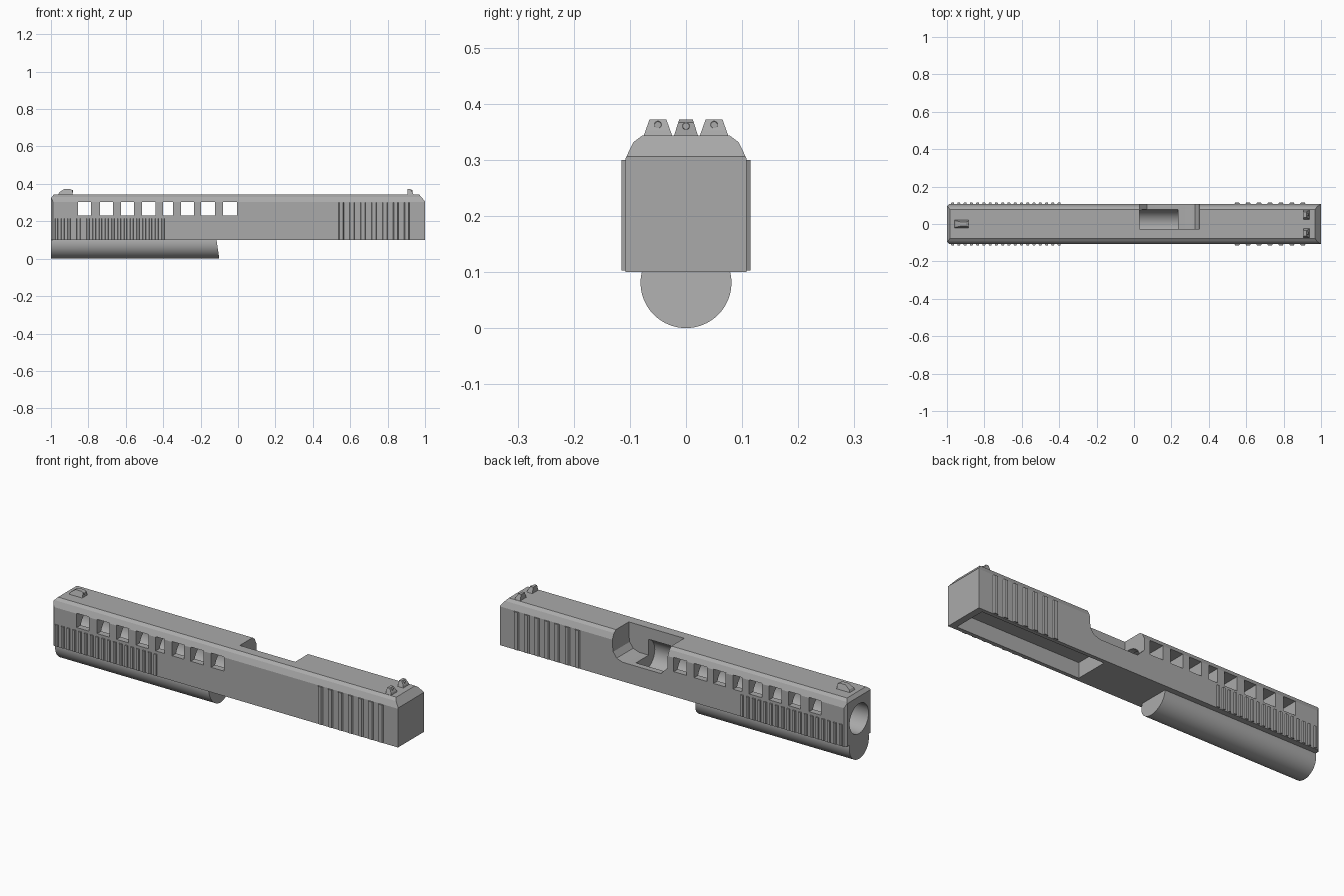
import bpy, bmesh, math
from mathutils import Vector, Matrix

cube = bpy.data.objects.get("Cube")
if cube:
    bpy.data.objects.remove(cube, do_unlink=True)

grey = bpy.data.materials.new("steel grey")
grey.use_nodes = True
COLOUR = (0.4, 0.4, 0.4, 1)
grey.diffuse_color = COLOUR
grey.node_tree.nodes["Principled BSDF"].inputs["Base Color"].default_value = COLOUR


def finish(name, bm):
    bmesh.ops.recalc_face_normals(bm, faces=bm.faces)
    mesh = bpy.data.meshes.new(name)
    bm.to_mesh(mesh)
    bm.free()
    mesh.materials.append(grey)
    obj = bpy.data.objects.new(name, mesh)
    bpy.context.collection.objects.link(obj)
    return obj


def prism(bm, points, a, b, axis):
    """Extrude a 2D outline from a to b along the named axis."""
    def place(p, t):
        return {"x": (t, p[0], p[1]), "y": (p[0], t, p[1]), "z": (p[0], p[1], t)}[axis]
    low = [bm.verts.new(place(p, a)) for p in points]
    high = [bm.verts.new(place(p, b)) for p in points]
    bm.faces.new(low)
    bm.faces.new(high[::-1])
    for i in range(len(points)):
        j = (i + 1) % len(points)
        bm.faces.new((low[i], high[i], high[j], low[j]))


def box(bm, x0, x1, y0, y1, z0, z1):
    prism(bm, [(x0, y0), (x1, y0), (x1, y1), (x0, y1)], z0, z1, "z")


def circle(y, z, r, n):
    return [(y + r * math.cos(2 * math.pi * i / n), z + r * math.sin(2 * math.pi * i / n))
            for i in range(n)]


def trim(bm, point, normal):
    """Slice away everything on the normal side and cap the cut."""
    cut = bmesh.ops.bisect_plane(bm, geom=bm.verts[:] + bm.edges[:] + bm.faces[:], dist=1e-5,
                                 plane_co=Vector(point), plane_no=Vector(normal), clear_outer=True)
    edges = [e for e in cut["geom_cut"] if isinstance(e, bmesh.types.BMEdge)]
    bmesh.ops.holes_fill(bm, edges=edges, sides=0)


def carve(target, bm):
    cutter = finish("cutter", bm)
    cutter.hide_render = True
    mod = target.modifiers.new("cut", "BOOLEAN")
    mod.object, mod.solver, mod.operation = cutter, "EXACT", "DIFFERENCE"
    bpy.context.view_layer.update()
    result = bpy.data.meshes.new_from_object(
        target.evaluated_get(bpy.context.evaluated_depsgraph_get()))
    target.modifiers.clear()
    target.data = result
    bpy.data.objects.remove(cutter, do_unlink=True)


def smooth(obj):
    bpy.ops.object.select_all(action="DESELECT")
    obj.select_set(True)
    bpy.context.view_layer.objects.active = obj
    bpy.ops.object.shade_smooth_by_angle(angle=math.radians(25))


# Main body: bevelled section with trimmed ends
W, BOTTOM, TOP = 0.108, 0.1, 0.343
half = [(W, BOTTOM), (W, 0.302), (0.094, 0.331), (0.078, TOP)]
bm = bmesh.new()
prism(bm, half + [(-y, z) for y, z in reversed(half)], -1, 1, "x")
trim(bm, (1, 0, 0.306), (0.038, 0, 0.032))
trim(bm, (-1, 0, 0.325), (-0.018, 0, 0.015))
for side in (-1, 1):
    trim(bm, (-1, side * 0.096, 0), (-0.012, side * 0.012, 0))
body = finish("body", bm)

# Bore
bm = bmesh.new()
prism(bm, circle(0, 0.21, 0.078, 48), -1.1, 0.235, "x")
carve(body, bm)

# Row of side windows
bm = bmesh.new()
for x, width in ((-0.821, 0.07), (-0.703, 0.07), (-0.591, 0.07), (-0.477, 0.073),
                 (-0.374, 0.052), (-0.27, 0.07), (-0.16, 0.075), (-0.042, 0.075)):
    box(bm, x - width / 2, x + width / 2, -0.2, 0.2, 0.23, 0.304)
carve(body, bm)

# Port in the top and back side, with rounded lower corners
bm = bmesh.new()
prism(bm, [(0.03, 0.4), (0.03, 0.24), (0.07, 0.2), (0.29, 0.2), (0.325, 0.212),
           (0.345, 0.24), (0.35, 0.28), (0.35, 0.4)], -0.028, 0.2, "y")
carve(body, bm)

# Open channel underneath
bm = bmesh.new()
box(bm, 0.25, 0.965, -0.088, 0.088, 0, 0.18)
carve(body, bm)
smooth(body)

# Lower round housing with a slanted rear end
bm = bmesh.new()
prism(bm, circle(0, 0.081, 0.081, 64), -1, -0.05, "x")
trim(bm, (0, 0, 0.102), (0, 0, 1))
trim(bm, (-0.1, 0, 0), (1, 0, 0.15))
smooth(finish("lower_housing", bm))

# Grip ribs on both sides
def ribs(name, start, step, count, width, z0, z1):
    bm = bmesh.new()
    for side in (-1, 1):
        for i in range(count):
            x = start + i * step
            e = width * 0.2
            prism(bm, [(x, side * (W - 0.004)), (x + width, side * (W - 0.004)),
                       (x + width - e, side * 0.115), (x + e, side * 0.115)], z0, z1, "z")
    finish(name, bm)


ribs("front_ribs", -0.98, 0.0335, 18, 0.02, 0.103, 0.215)
ribs("rear_ribs", 0.535, 0.0585, 7, 0.033, 0.103, 0.3)

# Front sight: tapered block with a sloped front
def sight(name, y, base, crown, outline, dot_x, dot_z):
    bm = bmesh.new()
    prism(bm, outline, y - base, y + base, "y")
    low = min(z for _, z in outline)
    high = max(z for _, z in outline)
    for v in bm.verts:
        t = (v.co.z - low) / (high - low)
        v.co.y = y + (v.co.y - y) * (1 + t * (crown / base - 1))
    dot = Matrix.Translation((dot_x, y, dot_z)) @ Matrix.Rotation(math.pi / 2, 4, "Y")
    bmesh.ops.create_cone(bm, cap_ends=True, segments=16, radius1=0.007, radius2=0.006,
                          depth=0.008, matrix=dot)
    finish(name, bm)


sight("front_sight", 0, 0.022, 0.012,
      [(-0.962, 0.341), (-0.885, 0.341), (-0.885, 0.366), (-0.897, 0.372), (-0.93, 0.372),
       (-0.955, 0.355)], -0.886, 0.36)

# Pair of rear sights
for label, y in (("front_side", -0.05), ("back_side", 0.05)):
    sight("rear_sight_" + label, y, 0.026, 0.015,
          [(0.905, 0.341), (0.938, 0.341), (0.935, 0.352), (0.922, 0.372), (0.907, 0.372)],
          0.928, 0.362)
